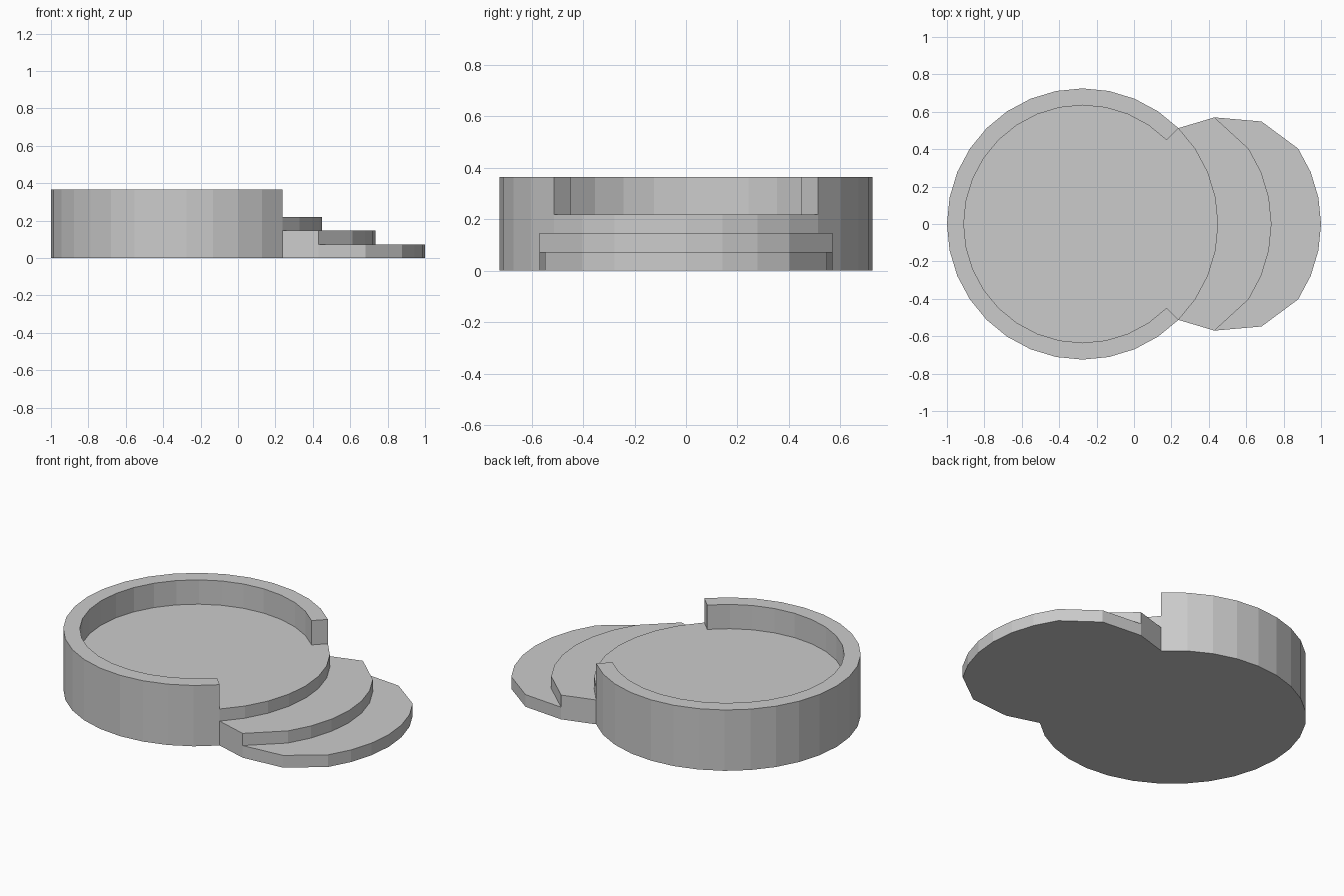
import bpy, bmesh
from math import sin, cos, radians, tau

cube = bpy.data.objects.get("Cube")
if cube:
    bpy.data.objects.remove(cube, do_unlink=True)

CENTRE_X, OUTER, INNER, SIDES = -0.275, 0.725, 0.635, 32
FLOOR_Z, RIM_Z, STEP_H = 0.219, 0.365, 0.073
GAP = SIDES // 8          # the rim is open this many sides either way of +x

grey = bpy.data.materials.new("plain grey")
grey.use_nodes = True
colour = (0.6, 0.6, 0.6, 1)
grey.diffuse_color = colour
grey.node_tree.nodes["Principled BSDF"].inputs["Base Color"].default_value = colour


def ring_point(i, radius, shift=0.0):
    a = tau * i / SIDES
    return CENTRE_X + shift + radius * cos(a), radius * sin(a)


def finish(name, bm):
    # Merge coplanar faces, then make the object
    bmesh.ops.dissolve_limit(bm, angle_limit=radians(1), verts=bm.verts, edges=bm.edges)
    bmesh.ops.recalc_face_normals(bm, faces=bm.faces)
    mesh = bpy.data.meshes.new(name)
    bm.to_mesh(mesh)
    bm.free()
    mesh.materials.append(grey)
    obj = bpy.data.objects.new(name, mesh)
    bpy.context.collection.objects.link(obj)
    return obj


def round_platform():
    # Solid disc whose top has a border, raised into an open rim
    bm = bmesh.new()

    def loop(radius, z):
        return [bm.verts.new((*ring_point(i, radius), z)) for i in range(SIDES)]

    bottom, edge, inner = loop(OUTER, 0), loop(OUTER, FLOOR_Z), loop(INNER, FLOOR_Z)
    bm.faces.new(bottom[::-1])
    bm.faces.new(inner)
    raised = []
    for i in range(SIDES):
        j = (i + 1) % SIDES
        bm.faces.new((bottom[i], bottom[j], edge[j], edge[i]))
        border = bm.faces.new((edge[i], edge[j], inner[j], inner[i]))
        if GAP <= i < SIDES - GAP:
            raised.append(border)
    rim = bmesh.ops.extrude_face_region(bm, geom=raised)["geom"]
    bmesh.ops.delete(bm, geom=[f for f in raised if f.is_valid], context='FACES_ONLY')
    tops = [v for v in rim if isinstance(v, bmesh.types.BMVert)]
    bmesh.ops.translate(bm, verts=tops, vec=(0, 0, RIM_Z - FLOOR_Z))
    return finish("round_platform", bm)


def step(name, shift, corners, z):
    # Crescent: shifted platform arc outside, platform arc inside
    outside = [ring_point(i, OUTER, shift) for i in range(1 - GAP, GAP)]
    inside = [ring_point(i, OUTER) for i in range(GAP, -GAP - 1, -1)]
    mirrored = [(x, -y) for x, y in reversed(corners)]
    outline = mirrored + outside + corners + inside
    bm = bmesh.new()
    face = bm.faces.new([bm.verts.new((x, y, z)) for x, y in outline])
    top = bmesh.ops.extrude_face_region(bm, geom=[face])["geom"]
    verts = [v for v in top if isinstance(v, bmesh.types.BMVert)]
    bmesh.ops.translate(bm, verts=verts, vec=(0, 0, STEP_H))
    return finish(name, bm)


round_platform()
# Corners run from the outer arc back towards the platform
step("lower_step", 0.55, [(0.682, 0.548), (0.43, 0.57)], 0)
step("upper_step", 0.285, [(0.43, 0.57)], STEP_H)
